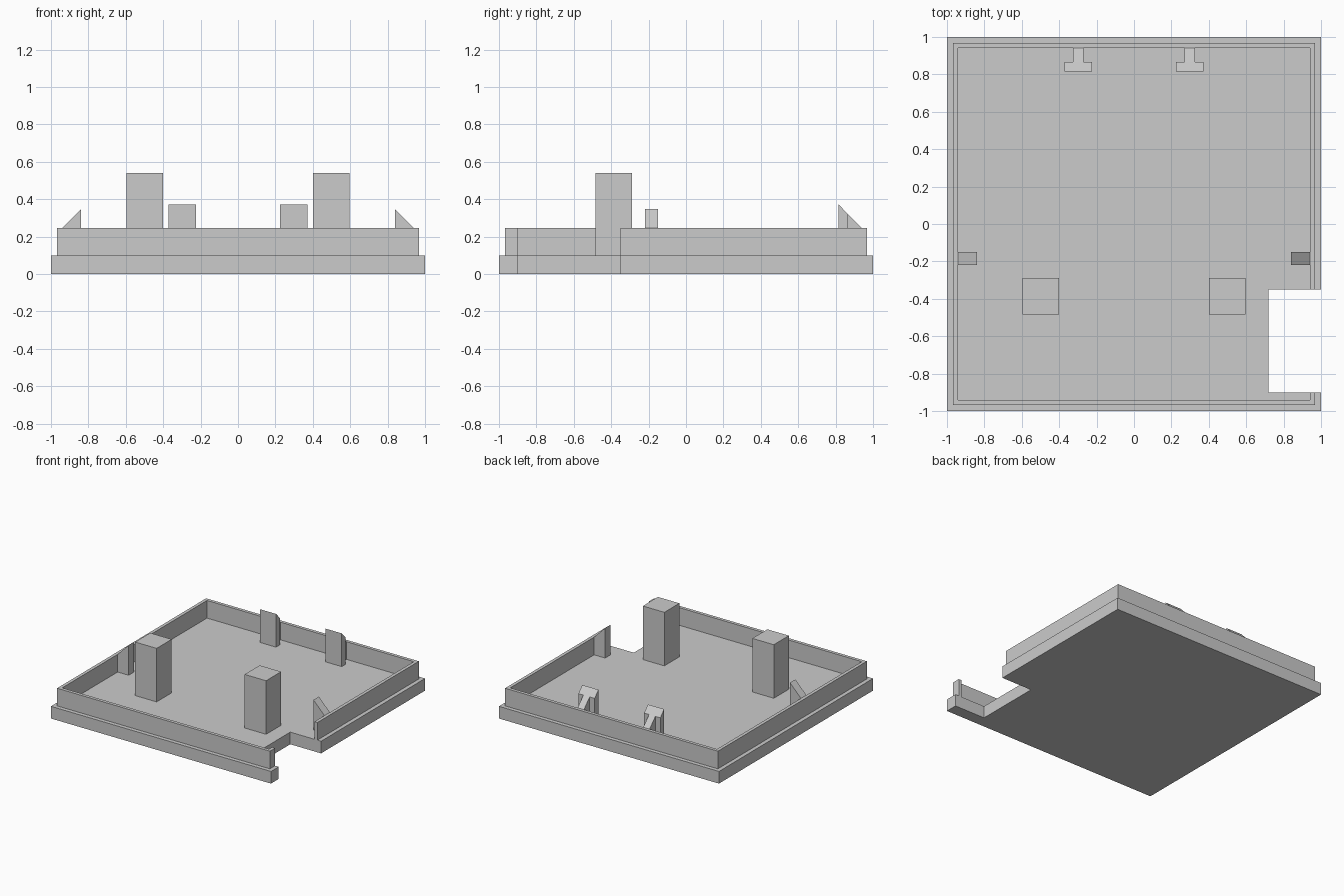
import bpy
import bmesh
from mathutils import Vector

if "Cube" in bpy.data.objects:
    bpy.data.objects.remove(bpy.data.objects["Cube"], do_unlink=True)

GREY = (0.6, 0.6, 0.6, 1.0)
grey = bpy.data.materials.new("plain_grey")
grey.use_nodes = True
grey.diffuse_color = GREY
grey.node_tree.nodes["Principled BSDF"].inputs["Base Color"].default_value = GREY

FLOOR, RIM = 0.10, 0.245          # floor level and top of the wall
OUT, INN = 0.967, 0.94            # outer and inner faces of the wall
NOTCH_X, NOTCH_LO, NOTCH_HI = 0.72, -0.90, -0.35


def prism(name, profile, axis, lo, hi):
    """Extrude a closed 2D profile along x, y or z from lo to hi."""
    place = {"x": lambda a, b: (lo, a, b),
             "y": lambda a, b: (a, lo, b),
             "z": lambda a, b: (a, b, lo)}[axis]
    step = Vector([(hi - lo) * (axis == k) for k in "xyz"])
    bm = bmesh.new()
    face = bm.faces.new([bm.verts.new(place(a, b)) for a, b in profile])
    top = bmesh.ops.extrude_face_region(bm, geom=[face], use_keep_orig=True)["geom"]
    bmesh.ops.translate(bm, vec=step,
                        verts=[v for v in top if isinstance(v, bmesh.types.BMVert)])
    bmesh.ops.recalc_face_normals(bm, faces=bm.faces)
    mesh = bpy.data.meshes.new(name)
    bm.to_mesh(mesh)
    bm.free()
    mesh.materials.append(grey)
    obj = bpy.data.objects.new(name, mesh)
    bpy.context.collection.objects.link(obj)
    return obj


def rect(x0, x1, y0, y1):
    return [(x0, y0), (x1, y0), (x1, y1), (x0, y1)]


# Base plate with the side notch
prism("base_plate",
      [(-1, -1), (1, -1), (1, NOTCH_LO), (NOTCH_X, NOTCH_LO),
       (NOTCH_X, NOTCH_HI), (1, NOTCH_HI), (1, 1), (-1, 1)],
      "z", 0, FLOOR)

# Thin wall running around the plate, open at the notch
def wall_run(r):
    return [(r, NOTCH_HI), (r, r), (-r, r), (-r, -r), (r, -r), (r, NOTCH_LO)]

prism("rim_wall", wall_run(OUT) + wall_run(INN)[::-1], "z", FLOOR, RIM)

for side, s in (("left", 1), ("right", -1)):
    # Square support post
    prism(side + "_post", rect(s * 0.40, s * 0.595, -0.485, -0.29), "z", FLOOR, 0.54)

    # Side clip, sloping down to the wall
    prism(side + "_side_clip",
          [(s * 0.84, FLOOR), (s * INN, FLOOR), (s * INN, RIM), (s * 0.84, 0.347)],
          "y", -0.22, -0.15)

    # Back clip: a wide plate braced by a narrow rib, both on one slope
    prism(side + "_back_clip_plate",
          [(0.815, FLOOR), (0.865, FLOOR), (0.865, 0.321), (0.815, 0.373)],
          "x", s * 0.225, s * 0.372)
    prism(side + "_back_clip_rib",
          [(0.865, FLOOR), (INN, FLOOR), (INN, RIM), (0.865, 0.321)],
          "x", s * 0.27, s * 0.327)
